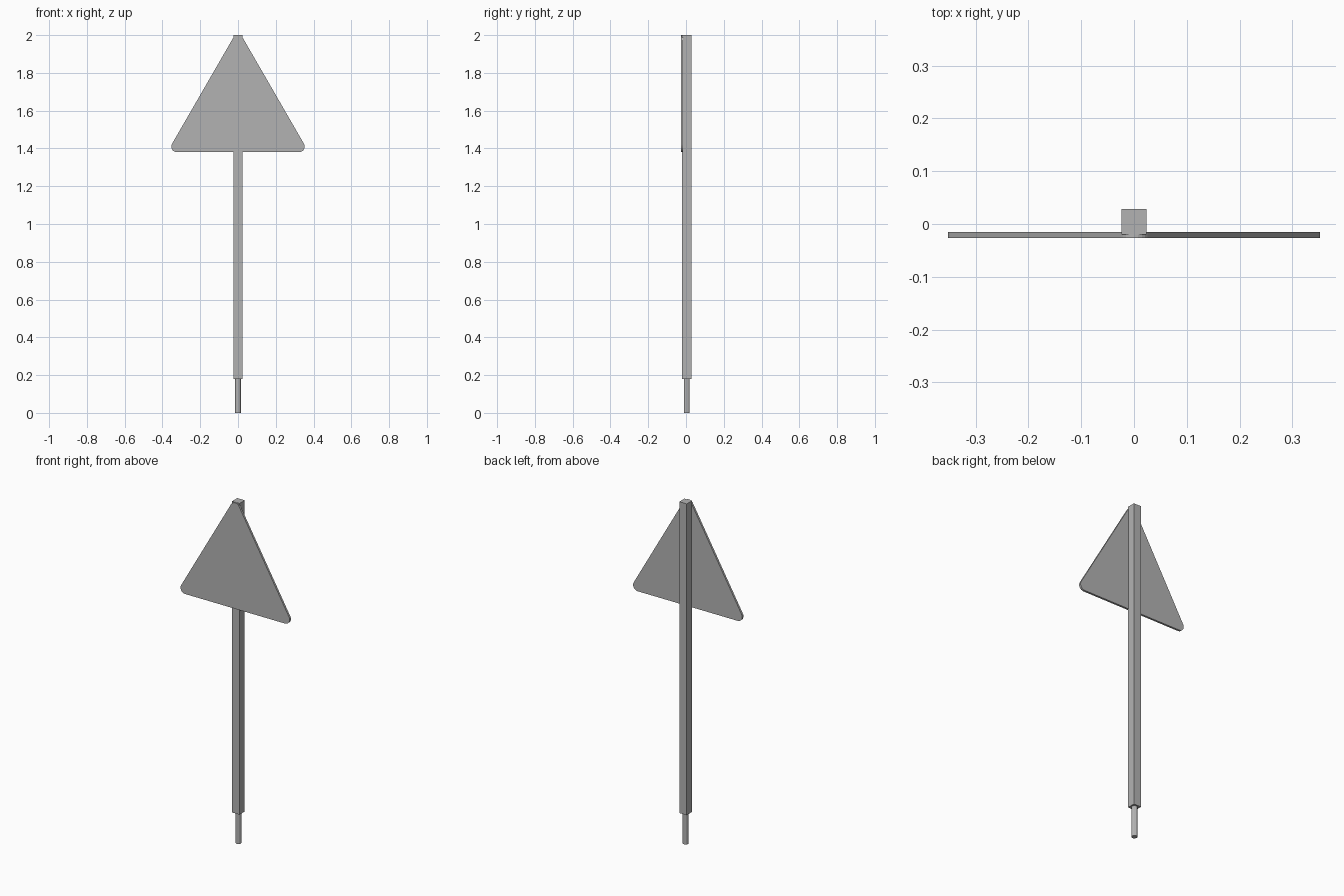
import bpy, bmesh, math

if "Cube" in bpy.data.objects:
    bpy.data.objects.remove(bpy.data.objects["Cube"])

grey = bpy.data.materials.new("plain grey")
grey.diffuse_color = (0.45, 0.45, 0.45, 1)
grey.use_nodes = True
grey.node_tree.nodes["Principled BSDF"].inputs["Base Color"].default_value = grey.diffuse_color


def prism(name, outline, direction):
    """Extrude a closed outline of 3D points along a direction."""
    bm = bmesh.new()
    face = bm.faces.new([bm.verts.new(p) for p in outline])
    moved = bmesh.ops.extrude_face_region(bm, geom=[face])["geom"]
    bmesh.ops.translate(bm, vec=direction,
                        verts=[v for v in moved if isinstance(v, bmesh.types.BMVert)])
    bmesh.ops.recalc_face_normals(bm, faces=bm.faces)
    mesh = bpy.data.meshes.new(name)
    bm.to_mesh(mesh)
    bm.free()
    mesh.materials.append(grey)
    obj = bpy.data.objects.new(name, mesh)
    bpy.context.collection.objects.link(obj)
    return obj


POST_Y = 0.004   # post axis
HALF = 0.024     # half width of the square post
FOOT_TOP = 0.18

# Square post
prism("post", [(sx * HALF, POST_Y + sy * HALF, FOOT_TOP)
               for sx, sy in ((-1, -1), (1, -1), (1, 1), (-1, 1))],
      (0, 0, 2 - FOOT_TOP))

# Narrow round foot under the post
SIDES = 12
ring = [math.tau * (i + 0.5) / SIDES for i in range(SIDES)]
prism("foot", [(0.016 * math.cos(a), POST_Y + 0.016 * math.sin(a), 0) for a in ring],
      (0, 0, FOOT_TOP))

# Triangular sign plate with rounded corners
R, BASE, HALF_WIDTH, STEPS = 0.03, 1.38, 0.353, 8
cx = HALF_WIDTH - R
corners = [((cx, BASE + R), -90),
           ((0, BASE + R + cx * math.sqrt(3)), 30),
           ((-cx, BASE + R), 150)]
outline = []
for (x, z), start in corners:
    for i in range(STEPS + 1):
        a = math.radians(start + 120 * i / STEPS)
        outline.append((x + R * math.cos(a), -0.027, z + R * math.sin(a)))
prism("sign_plate", outline, (0, 0.012, 0))
